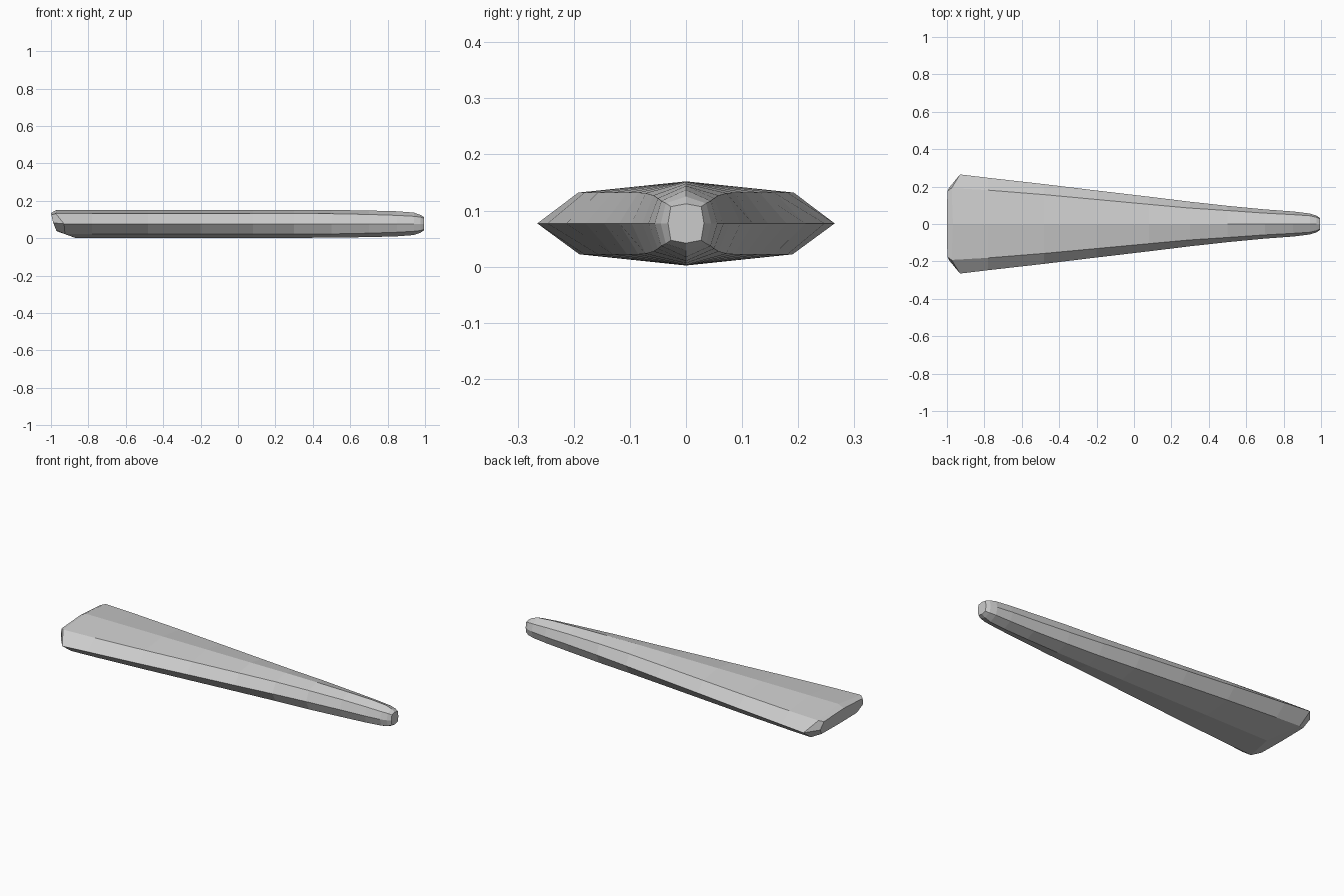
import bpy, bmesh

MID = 0.077  # height of the side edge

# Body stations: x, edge half width, shoulder half width, shoulder rise, ridge rise
stations = [
    (-0.78, 0.247, 0.181, 0.055, 0.075),
    (-0.48, 0.213, 0.157, 0.055, 0.075),
    (-0.20, 0.179, 0.131, 0.055, 0.075),
    (0.08, 0.146, 0.105, 0.055, 0.075),
    (0.30, 0.119, 0.085, 0.055, 0.075),
    (0.50, 0.097, 0.072, 0.054, 0.074),
    (0.70, 0.078, 0.058, 0.050, 0.071),
    (0.85, 0.067, 0.050, 0.045, 0.067),
    (0.94, 0.056, 0.044, 0.040, 0.060),
    (0.975, 0.045, 0.036, 0.036, 0.048),
    (0.995, 0.032, 0.027, 0.030, 0.035),
]


def ring_points(edge, top, bottom, ridge, keel):
    """Eight-point ring; edge/top/bottom are (x, y, z), mirrored across y."""
    def flip(p):
        return (p[0], -p[1], p[2])
    return [edge, top, ridge, flip(top), flip(edge), flip(bottom), keel, flip(flip(bottom))]


# Slanted butt: inset end face, then the full-width rim
rings = [
    ring_points((-0.988, 0.195, 0.082), (-0.998, 0.175, 0.125), (-0.972, 0.16, 0.042),
                (-1.0, 0, 0.135), (-0.970, 0, 0.038)),
    ring_points((-0.93, 0.265, MID), (-0.975, 0.192, 0.132), (-0.925, 0.19, 0.022),
                (-0.968, 0, 0.152), (-0.87, 0, 0.002)),
]
for x, w, s, h, r in stations:
    rings.append(ring_points((x, w, MID), (x, s, MID + h), (x, s, MID - h),
                             (x, 0, MID + r), (x, 0, MID - r)))

# Loft the rings into one closed faceted body
bm = bmesh.new()
loops = [[bm.verts.new(p) for p in ring] for ring in rings]
for a, b in zip(loops, loops[1:]):
    for i in range(8):
        j = (i + 1) % 8
        bm.faces.new((a[i], a[j], b[j], b[i]))
bm.faces.new(loops[0])
bm.faces.new(loops[-1])
bmesh.ops.recalc_face_normals(bm, faces=bm.faces)

mesh = bpy.data.meshes.new("tapered_wedge")
bm.to_mesh(mesh)
bm.free()
bpy.context.collection.objects.link(bpy.data.objects.new("tapered_wedge", mesh))
